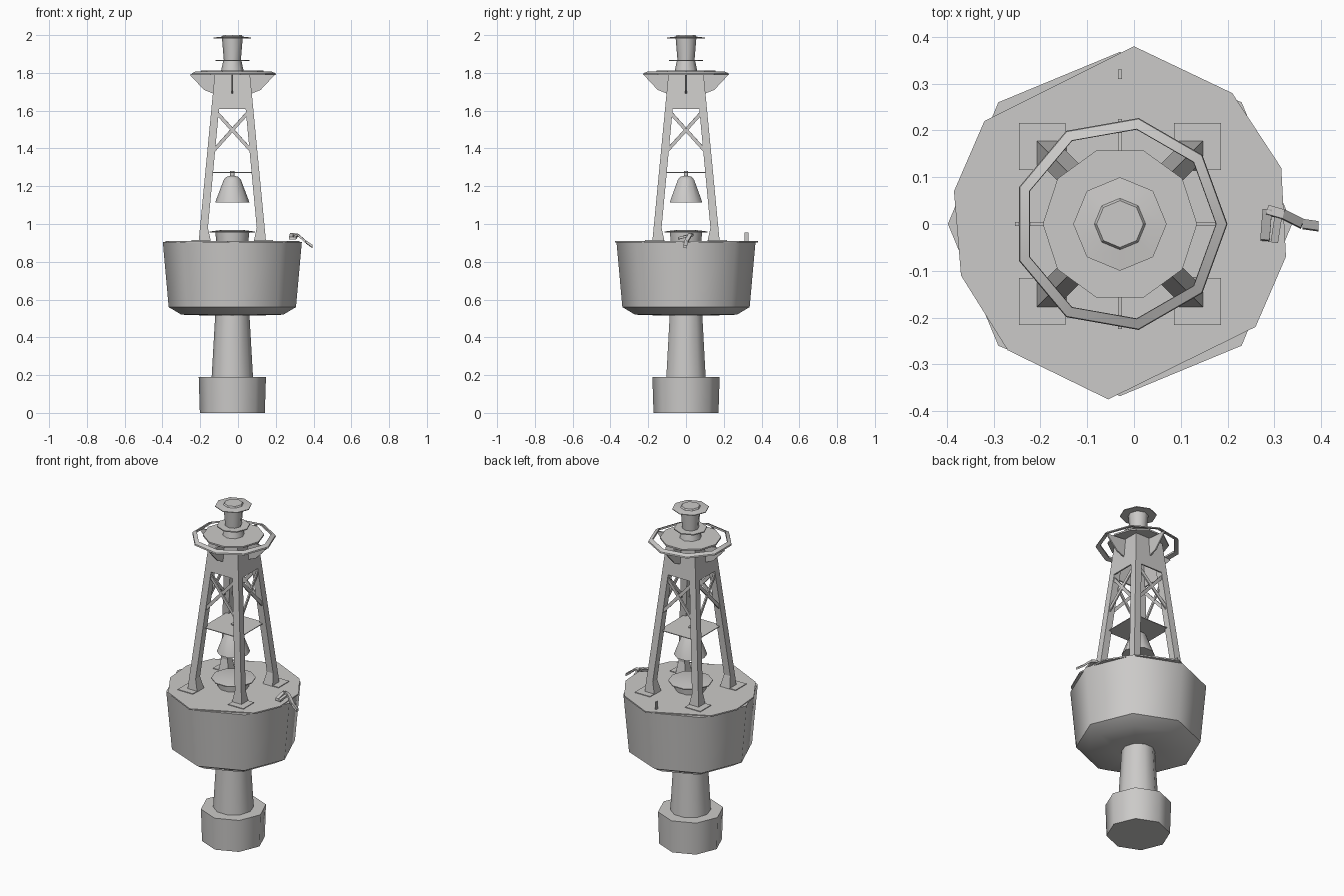
import bpy, bmesh, math
from mathutils import Vector, Matrix

cube = bpy.data.objects.get("Cube")
if cube:
    bpy.data.objects.remove(cube, do_unlink=True)

CX = -0.03  # axis of the buoy

grey = bpy.data.materials.new("painted grey")
grey.use_nodes = True
GREY = (0.6, 0.59, 0.58, 1)
grey.diffuse_color = GREY
grey.node_tree.nodes["Principled BSDF"].inputs["Base Color"].default_value = GREY


def finish(name, bm, smooth=0):
    bmesh.ops.recalc_face_normals(bm, faces=bm.faces)
    mesh = bpy.data.meshes.new(name)
    bm.to_mesh(mesh)
    bm.free()
    obj = bpy.data.objects.new(name, mesh)
    bpy.context.collection.objects.link(obj)
    mesh.materials.append(grey)
    if smooth:
        bpy.ops.object.select_all(action="DESELECT")
        obj.select_set(True)
        bpy.context.view_layer.objects.active = obj
        bpy.ops.object.shade_smooth_by_angle(angle=math.radians(smooth))
    return obj


def loft(name, rings, smooth=0, closed=False):
    """Skin a list of point rings; cap the ends unless closed on itself."""
    bm = bmesh.new()
    loops = [[bm.verts.new(p) for p in ring] for ring in rings]
    pairs = list(zip(loops, loops[1:]))
    if closed:
        pairs.append((loops[-1], loops[0]))
    else:
        bm.faces.new(loops[0])
        bm.faces.new(loops[-1])
    n = len(loops[0])
    for a, b in pairs:
        for i in range(n):
            j = (i + 1) % n
            bm.faces.new((a[i], a[j], b[j], b[i]))
    return finish(name, bm, smooth)


def circle(r, z, sides, cx=CX):
    return [(cx + r * math.cos(math.tau * i / sides), r * math.sin(math.tau * i / sides), z)
            for i in range(sides)]


def lathe(name, profile, sides=8, smooth=50, closed=False, cx=CX):
    return loft(name, [circle(r, z, sides, cx) for r, z in profile], smooth, closed)


def square(x, y, z, h):
    return [(x + sx * h, y + sy * h, z) for sx, sy in ((-1, -1), (1, -1), (1, 1), (-1, 1))]


def bar(name, a, b, w, d, side):
    """Rectangular bar from a to b; w runs across the side normal, d along it."""
    a, b, side = Vector(a), Vector(b), Vector(side)
    u = (b - a).cross(side).normalized() * w / 2
    v = side.normalized() * d / 2
    return loft(name, [[p - u - v, p + u - v, p + u + v, p - u + v] for p in (a, b)])


def tower_half(z):
    """Half width of the tapering tower at height z."""
    return 0.178 - (z - 0.91) * 0.096


# underwater tube and counterweight
lathe("counterweight", [(0.172, 0), (0.178, 0.19), (0.105, 0.19)])
lathe("tail_tube", [(0.11, 0.18), (0.09, 0.53)], 10)

# float body with chamfered bottom, and deck plate
lathe("float_body", [(0.12, 0.515), (0.27, 0.52), (0.337, 0.56), (0.368, 0.905)])
outline = [(0, .38), (-.32, .22), (-.385, .07), (-.37, -.11), (-.27, -.27),
           (-.055, -.375), (.26, -.22), (.325, -.07), (.315, .12), (.21, .28)]
loft("deck_plate", [[(x, y, z) for x, y in outline] for z in (0.902, 0.91)])

# hatch on the deck
lathe("hatch_base", [(0.085, 0.91), (0.09, 0.955)], 10)
lathe("hatch_lid", [(0.12, 0.955), (0.12, 0.96), (0.06, 0.968)], 10, 20)

# four legs with feet
for sx in (-1, 1):
    for sy in (-1, 1):
        rings = []
        for z, h in ((0.91, 0.032), (0.98, 0.021), (1.8, 0.02)):
            c = tower_half(z) - h
            rings.append(square(CX + sx * c, sy * c, z, h))
        loft("leg", rings)
        loft("foot_pad", [square(CX + sx * 0.166, sy * 0.166, z, 0.05) for z in (0.908, 0.914)])

# tower sides: panel, crossed braces and bracket, repeated on four faces
for k in range(4):
    turn = Matrix.Translation((CX, 0, 0)) @ Matrix.Rotation(k * math.pi / 2, 4, "Z")
    low, high = tower_half(1.61), tower_half(1.805)
    parts = [loft("tower_panel", [
        [(-low, -low, 1.61), (low, -low, 1.61), (low, -low + 0.008, 1.61), (-low, -low + 0.008, 1.61)],
        [(-high, -high, 1.805), (high, -high, 1.805), (high, -high + 0.008, 1.805),
         (-high, -high + 0.008, 1.805)]])]
    for s in (-1, 1):
        a, b = tower_half(1.36) - 0.01, tower_half(1.61) - 0.01
        parts.append(bar("cross_brace", (-s * a, -a, 1.36), (s * b, -b, 1.61), 0.018, 0.008, (0, 1, 0.1)))
    parts.append(loft("ring_bracket", [
        [(x, -0.1, 1.69), (x, -0.15, 1.71), (x, -0.225, 1.79), (x, -0.09, 1.8)]
        for x in (-0.004, 0.004)]))
    for p in parts:
        p.data.transform(turn)

# shelf and bell inside the tower
loft("bell_shelf", [square(CX, 0, z, 0.12) for z in (1.27, 1.274)])
lathe("bell", [(0.09, 1.115), (0.085, 1.13), (0.045, 1.235), (0.03, 1.25), (0.012, 1.255),
               (0.012, 1.28)], 10)

# top platform and guard ring
lathe("top_platform", [(0.165, 1.803), (0.165, 1.812)], 10, 20)
lathe("guard_ring", [(0.205, 1.797), (0.23, 1.79), (0.228, 1.798), (0.206, 1.808)], 9, 20, True)

# lantern
lathe("lantern_base", [(0.06, 1.81), (0.048, 1.865)])
lathe("lantern_flange", [(0.09, 1.862), (0.09, 1.868)], 8, 20)
lathe("lantern_body", [(0.045, 1.865), (0.055, 1.985)])
lathe("lantern_cap", [(0.1, 1.983), (0.1, 1.987), (0.055, 1.992), (0.05, 2.0)], 8, 20)

# mooring shackle at the left edge and a small eye at the back
path = [(.28, -.035, .925), (.285, .03, .945), (.32, .02, .94), (.36, 0, .905), (.395, -.005, .88)]
for a, b in zip(path, path[1:]):
    bar("shackle", a, b, 0.02, 0.014, (0, 0.2, 1))
bar("shackle_arm", (.30, -.04, .925), (.31, .025, .94), 0.016, 0.012, (0, 0, 1))
bar("deck_eye", (CX, 0.32, 0.905), (CX, 0.32, 0.955), 0.008, 0.02, (0, 1, 0))
